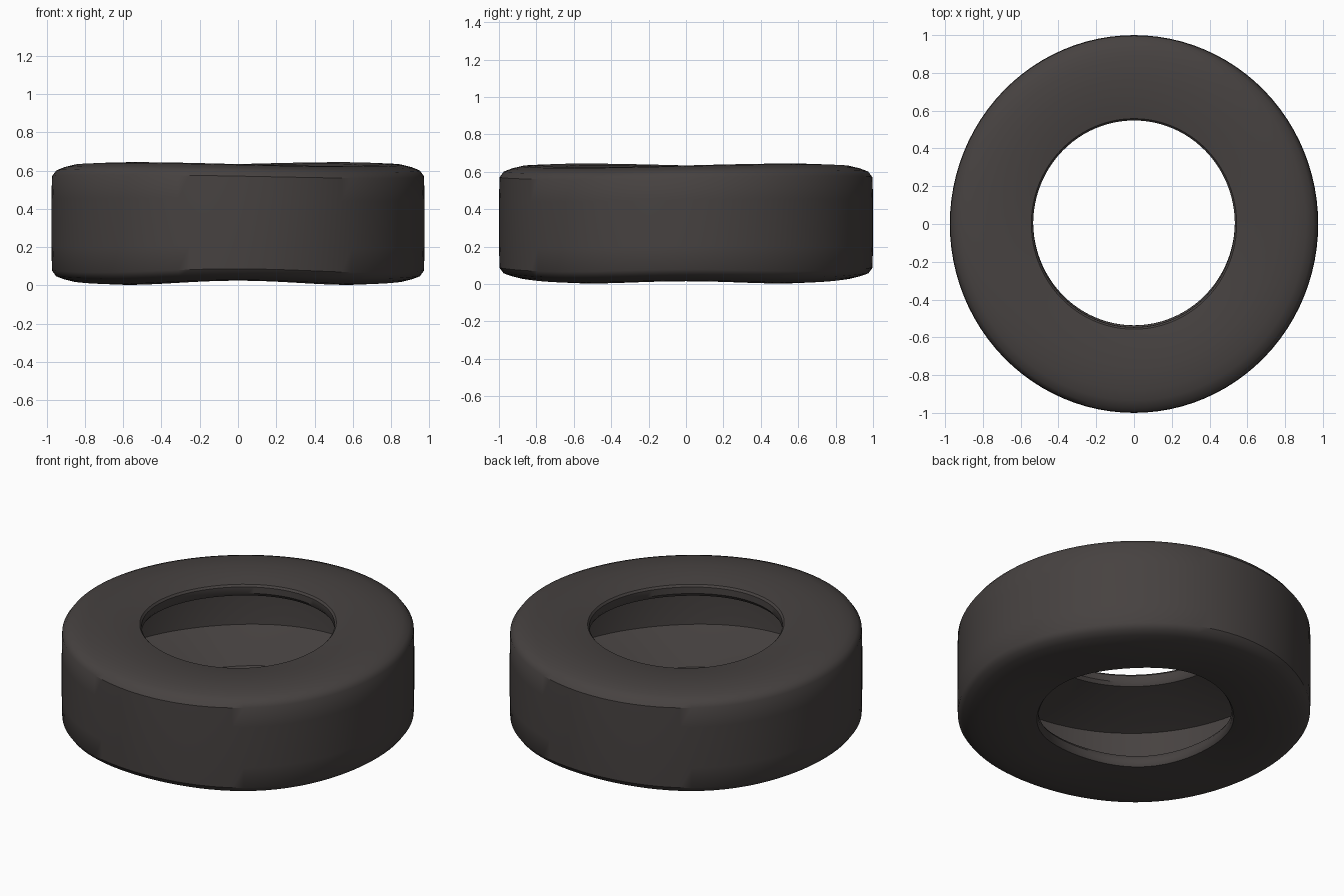
import bpy, bmesh, math

if "Cube" in bpy.data.objects:
    bpy.data.objects.remove(bpy.data.objects["Cube"])

SEG = 96
# closed cross-section (radius, height) of the hollow tyre
profile = [
    # tread and upper shoulder
    (0.987, 0.075), (0.990, 0.200), (0.990, 0.450), (0.987, 0.570),
    (0.965, 0.600), (0.925, 0.616), (0.870, 0.630),
    # upper sidewall and lip
    (0.760, 0.634), (0.640, 0.627), (0.552, 0.612),
    (0.542, 0.600), (0.542, 0.560), (0.556, 0.540),
    # hollow inside
    (0.740, 0.492), (0.900, 0.440), (0.905, 0.320), (0.900, 0.200),
    (0.740, 0.148), (0.556, 0.100),
    # lower lip and sidewall
    (0.542, 0.080), (0.542, 0.045), (0.552, 0.030),
    (0.640, 0.017), (0.760, 0.012), (0.870, 0.016),
    (0.925, 0.030), (0.965, 0.045),
]


def warp(r, z, a):
    # slight sag: saddle on the top, four-lobed ripple on the bottom
    t = z / 0.634
    top = 0.010 * math.sin(2 * a)
    bottom = 0.007 * math.cos(4 * a) + 0.010 * math.sin(a) ** 4 - 0.004
    dz = top * t + bottom * (1 - t)
    x = r * math.cos(a) * 0.985
    y = r * math.sin(a) * 1.010
    if r < 0.6:  # lower lip sits slightly off centre
        y += 0.012 * (1 - t)
    return x, y, max(0.0, z + dz)


bm = bmesh.new()
rings = []
for i in range(SEG):
    a = 2 * math.pi * i / SEG
    rings.append([bm.verts.new(warp(r, z, a)) for r, z in profile])
n = len(profile)
for i in range(SEG):
    p, q = rings[i], rings[(i + 1) % SEG]
    for j in range(n):
        k = (j + 1) % n
        bm.faces.new((p[j], q[j], q[k], p[k]))
bmesh.ops.recalc_face_normals(bm, faces=bm.faces)

mesh = bpy.data.meshes.new("tyre")
bm.to_mesh(mesh)
bm.free()
tyre = bpy.data.objects.new("tyre", mesh)
bpy.context.collection.objects.link(tyre)

rubber = bpy.data.materials.new("dark rubber")
rubber.diffuse_color = (0.062, 0.054, 0.052, 1)
rubber.use_nodes = True
rubber.node_tree.nodes["Principled BSDF"].inputs["Base Color"].default_value = rubber.diffuse_color
mesh.materials.append(rubber)

bpy.context.view_layer.objects.active = tyre
tyre.select_set(True)
bpy.ops.object.shade_smooth_by_angle(angle=math.radians(35))
